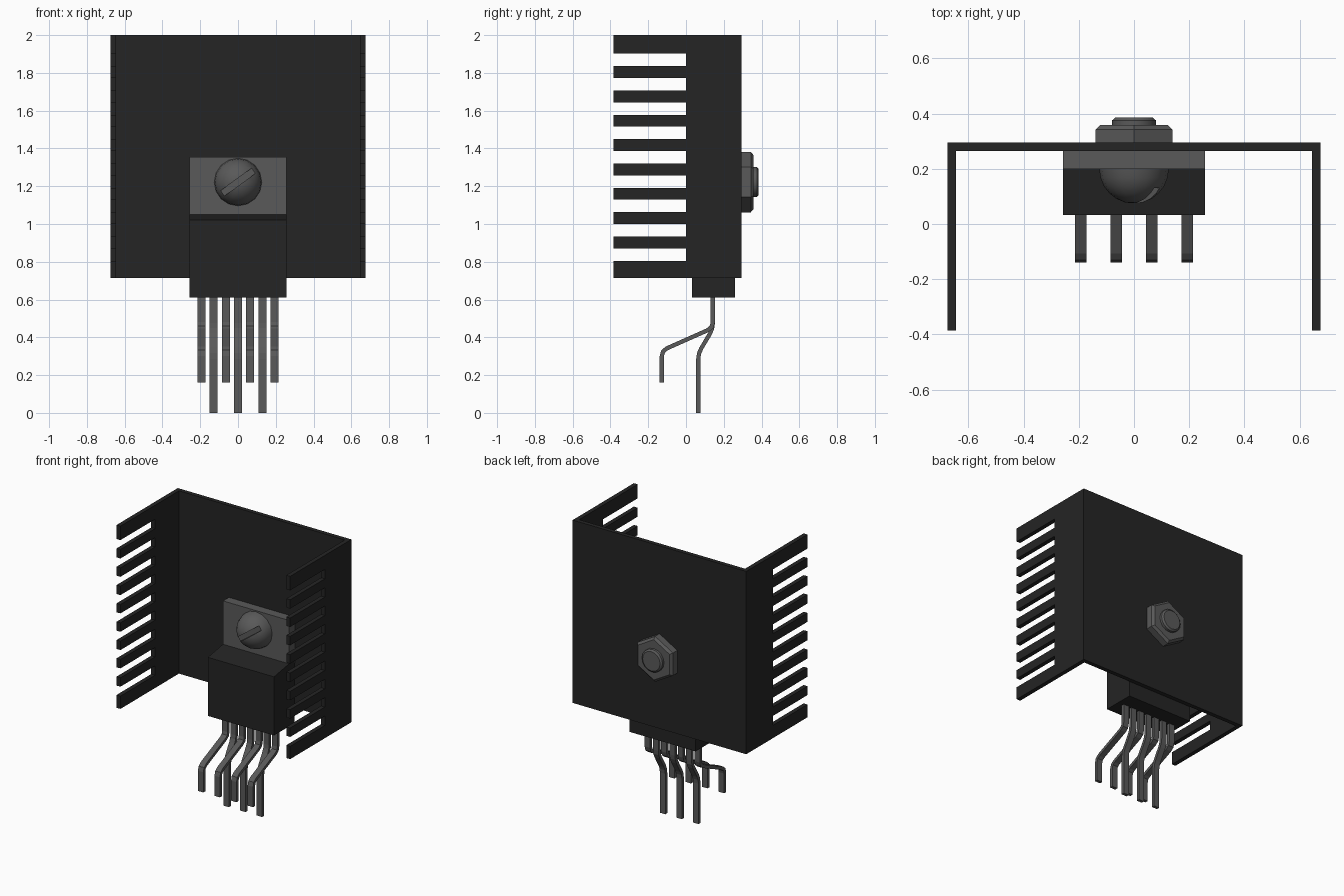
import bpy, bmesh, math
from mathutils import Matrix, Vector

cube = bpy.data.objects.get("Cube")
if cube:
    bpy.data.objects.remove(cube, do_unlink=True)


def material(name, v):
    m = bpy.data.materials.new(name)
    m.use_nodes = True
    colour = (v, v, v, 1)
    m.diffuse_color = colour
    m.node_tree.nodes["Principled BSDF"].inputs["Base Color"].default_value = colour
    return m


BLACK = material("black", 0.018)
METAL = material("grey metal", 0.1)


def finish(name, bm, mat):
    bmesh.ops.recalc_face_normals(bm, faces=bm.faces)
    mesh = bpy.data.meshes.new(name)
    bm.to_mesh(mesh)
    bm.free()
    ob = bpy.data.objects.new(name, mesh)
    bpy.context.collection.objects.link(ob)
    mesh.materials.append(mat)
    return ob


def prism(name, profile, x0, x1, mat):
    """Extrude a (y, z) outline from x0 to x1."""
    bm = bmesh.new()
    face = bm.faces.new([bm.verts.new((x0, y, z)) for y, z in profile])
    ext = bmesh.ops.extrude_face_region(bm, geom=[face])
    bmesh.ops.translate(bm, vec=(x1 - x0, 0, 0),
                        verts=[v for v in ext["geom"] if isinstance(v, bmesh.types.BMVert)])
    return finish(name, bm, mat)


def box(name, x, y0, y1, z0, z1, mat):
    return prism(name, [(y0, z0), (y1, z0), (y1, z1), (y0, z1)], -x, x, mat)


def stack(name, sides, rings, mat):
    """Join (y, radius) rings around the bolt axis."""
    bm = bmesh.new()
    loops = []
    for y, r in rings:
        angles = [math.tau * i / sides for i in range(sides)]
        loops.append([bm.verts.new((r * math.sin(a), y, BOLT_Z + r * math.cos(a))) for a in angles])
    for a, b in zip(loops, loops[1:]):
        for i in range(sides):
            j = (i + 1) % sides
            bm.faces.new((a[i], a[j], b[j], b[i]))
    bm.faces.new(loops[0])
    bm.faces.new(loops[-1])
    return finish(name, bm, mat)


def smooth(ob, angle):
    bpy.ops.object.select_all(action='DESELECT')
    ob.select_set(True)
    bpy.context.view_layer.objects.active = ob
    bpy.ops.object.shade_smooth_by_angle(angle=math.radians(angle))


BOLT_Z = 1.222
BACK, TAB_FRONT, PLATE_FRONT = 0.295, 0.2, 0.265
BOTTOM, TOP = 0.715, 2.0

# Heat sink: back plate and two comb-shaped sides
box("heat_sink_back", 0.645, PLATE_FRONT, BACK, BOTTOM, TOP, BLACK)
comb = [(BACK, TOP), (BACK, BOTTOM), (-0.385, BOTTOM)]
for i in range(9):
    z = 0.838 + i * 0.1288
    comb += [(-0.385, z - 0.033), (0, z - 0.033), (0, z + 0.033), (-0.385, z + 0.033)]
comb.append((-0.385, TOP))
prism("heat_sink_left_fins", comb, 0.645, 0.675, BLACK)
prism("heat_sink_right_fins", comb, -0.675, -0.645, BLACK)

# Chip: moulded body with sloping top, and metal mounting tab
prism("chip_body", [(0.033, 0.61), (0.26, 0.61), (0.26, 1.05), (TAB_FRONT, 1.05), (0.033, 1.022)],
      -0.257, 0.257, BLACK)
box("chip_tab", 0.2565, TAB_FRONT, PLATE_FRONT, 1.03, 1.355, METAL)


# Legs: flat bent strips, alternating short and long
def rounded(path, radius=0.03):
    out = [path[0]]
    for a, b, c in zip(path, path[1:], path[2:]):
        p, q = b + (a - b).normalized() * radius, b + (c - b).normalized() * radius
        out += [p, (p + 2 * b + q) / 4, q]
    return out + [path[-1]]


def strip(path, half):
    left, right = [], []
    for i, p in enumerate(path):
        d0 = (p - path[max(i - 1, 0)]).normalized()
        d1 = (path[min(i + 1, len(path) - 1)] - p).normalized()
        d = (d0 + d1).normalized()
        n = Vector((-d.y, d.x)) * half / max(d.dot(d1), d.dot(d0))
        left.append(p + n)
        right.append(p - n)
    return left + right[::-1]


short = [(0.142, 0.62), (0.142, 0.45), (-0.128, 0.33), (-0.128, 0.16)]
long = [(0.142, 0.62), (0.142, 0.445), (0.065, 0.315), (0.065, 0)]
for i in range(7):
    path = rounded([Vector(p) for p in (long if i % 2 else short)])
    x = (i - 3) * 0.0645
    prism(f"leg_{i + 1}", strip(path, 0.011), x - 0.021, x + 0.021, METAL)

# Screw head: slotted half dome
bm = bmesh.new()
bmesh.ops.create_uvsphere(bm, u_segments=16, v_segments=12, radius=0.126)
bmesh.ops.delete(bm, geom=[v for v in bm.verts if v.co.z < -0.001], context='VERTS')
bmesh.ops.holes_fill(bm, edges=[e for e in bm.edges if e.is_boundary])
bm.transform(Matrix.Translation((0, TAB_FRONT, BOLT_Z)) @ Matrix.Rotation(math.pi / 2, 4, 'X'))
head = finish("screw_head", bm, METAL)

bm = bmesh.new()
bmesh.ops.create_cube(bm, size=1)
bm.transform(Matrix.Translation((0, 0.07, BOLT_Z)) @ Matrix.Rotation(math.radians(-36), 4, 'Y')
             @ Matrix.Diagonal((0.4, 0.12, 0.034, 1)))
cutter = finish("slot_cutter", bm, METAL)
cutter.hide_render = True
cut = head.modifiers.new("slot", 'BOOLEAN')
cut.operation = 'DIFFERENCE'
cut.object = cutter
bpy.context.view_layer.objects.active = head
bpy.ops.object.modifier_apply(modifier="slot")
bpy.data.objects.remove(cutter, do_unlink=True)
smooth(head, 35)

# Nut: hexagon with corners trimmed by a cone
nut = stack("nut", 6, [(BACK, 0.16), (0.343, 0.16), (0.358, 0.142)], METAL)
# Bolt end: chamfered cylinder
bolt = stack("bolt_end", 16, [(0.35, 0.08), (0.375, 0.08), (0.385, 0.068)], METAL)
smooth(bolt, 30)
